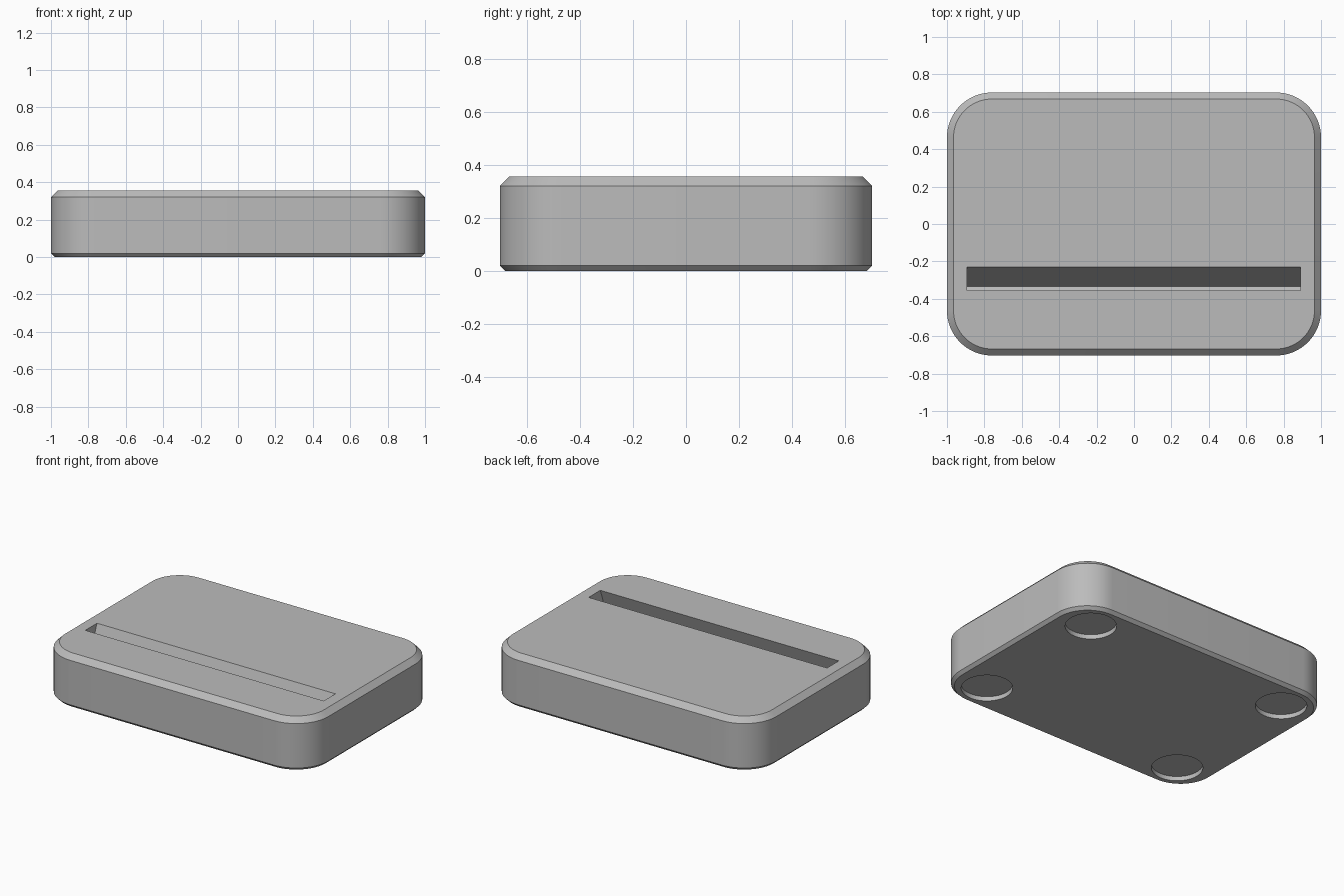
import bpy, bmesh
from math import sin, cos, tan, pi, radians
from mathutils import Matrix

if "Cube" in bpy.data.objects:
    bpy.data.objects.remove(bpy.data.objects["Cube"], do_unlink=True)

HALF_X, HALF_Y, HEIGHT, CORNER = 1.0, 0.703, 0.355, 0.24
TOP_CHAMFER, BOTTOM_CHAMFER = 0.035, 0.02
CORNER_STEPS = 16

grey = bpy.data.materials.new("plain grey")
grey.use_nodes = True
colour = (0.5, 0.5, 0.5, 1)
grey.diffuse_color = colour
grey.node_tree.nodes["Principled BSDF"].inputs["Base Color"].default_value = colour


def make_object(name, bm):
    bmesh.ops.recalc_face_normals(bm, faces=bm.faces)
    mesh = bpy.data.meshes.new(name)
    bm.to_mesh(mesh)
    bm.free()
    mesh.materials.append(grey)
    obj = bpy.data.objects.new(name, mesh)
    bpy.context.collection.objects.link(obj)
    return obj


def loft(bm, rings):
    """Skin equal-length rings of points and cap both ends."""
    loops = [[bm.verts.new(p) for p in ring] for ring in rings]
    for low, high in zip(loops, loops[1:]):
        for i in range(len(low)):
            j = (i + 1) % len(low)
            bm.faces.new((low[i], low[j], high[j], high[i]))
    bm.faces.new(loops[0][::-1])
    bm.faces.new(loops[-1])


def rounded_ring(inset, z):
    """Rounded rectangle outline, moved inwards by inset."""
    ring, radius = [], CORNER - inset
    corners = [(1, 1), (-1, 1), (-1, -1), (1, -1)]
    for quarter, (sx, sy) in enumerate(corners):
        for k in range(CORNER_STEPS + 1):
            a = (quarter + k / CORNER_STEPS) * pi / 2
            ring.append((sx * (HALF_X - CORNER) + radius * cos(a),
                         sy * (HALF_Y - CORNER) + radius * sin(a), z))
    return ring


# Rounded base block with chamfered rims
bm = bmesh.new()
loft(bm, [rounded_ring(BOTTOM_CHAMFER, 0),
          rounded_ring(0, BOTTOM_CHAMFER),
          rounded_ring(0, HEIGHT - TOP_CHAMFER),
          rounded_ring(TOP_CHAMFER, HEIGHT)])
base = make_object("stand_base", bm)

# Slanted slot cutter: back wall leans back, floor is square to it
lean = radians(20)
back_y, front_y, floor_back_y = -0.23, -0.355, -0.335
floor_z = HEIGHT - (back_y - floor_back_y) / tan(lean)
width = (back_y - front_y) * cos(lean)
above = 0.1
rise = above * tan(lean)
section = [(back_y + rise, HEIGHT + above),
           (floor_back_y, floor_z),
           (floor_back_y - width * cos(lean), floor_z + width * sin(lean)),
           (front_y + rise, HEIGHT + above)]
bm = bmesh.new()
loft(bm, [[(x, y, z) for y, z in section] for x in (-0.893, 0.889)])
cutters = [make_object("slot_cutter", bm)]

# Round recesses under the four corners
foot_depth = 0.03
for sx in (-1, 1):
    for sy in (-1, 1):
        bm = bmesh.new()
        bmesh.ops.create_cone(bm, cap_ends=True, segments=48, radius1=0.158,
                              radius2=0.158, depth=2 * foot_depth,
                              matrix=Matrix.Translation((sx * 0.76, sy * 0.495, 0)))
        cutters.append(make_object("foot_recess_cutter", bm))

# Cut the slot and recesses, then discard the cutters
bpy.context.view_layer.objects.active = base
for cutter in cutters:
    cutter.hide_render = True
    cut = base.modifiers.new("cut", "BOOLEAN")
    cut.operation = "DIFFERENCE"
    cut.solver = "EXACT"
    cut.object = cutter
    bpy.ops.object.modifier_apply(modifier=cut.name)
    bpy.data.objects.remove(cutter, do_unlink=True)

bpy.ops.object.select_all(action="DESELECT")
base.select_set(True)
bpy.ops.object.shade_smooth_by_angle(angle=radians(25))
